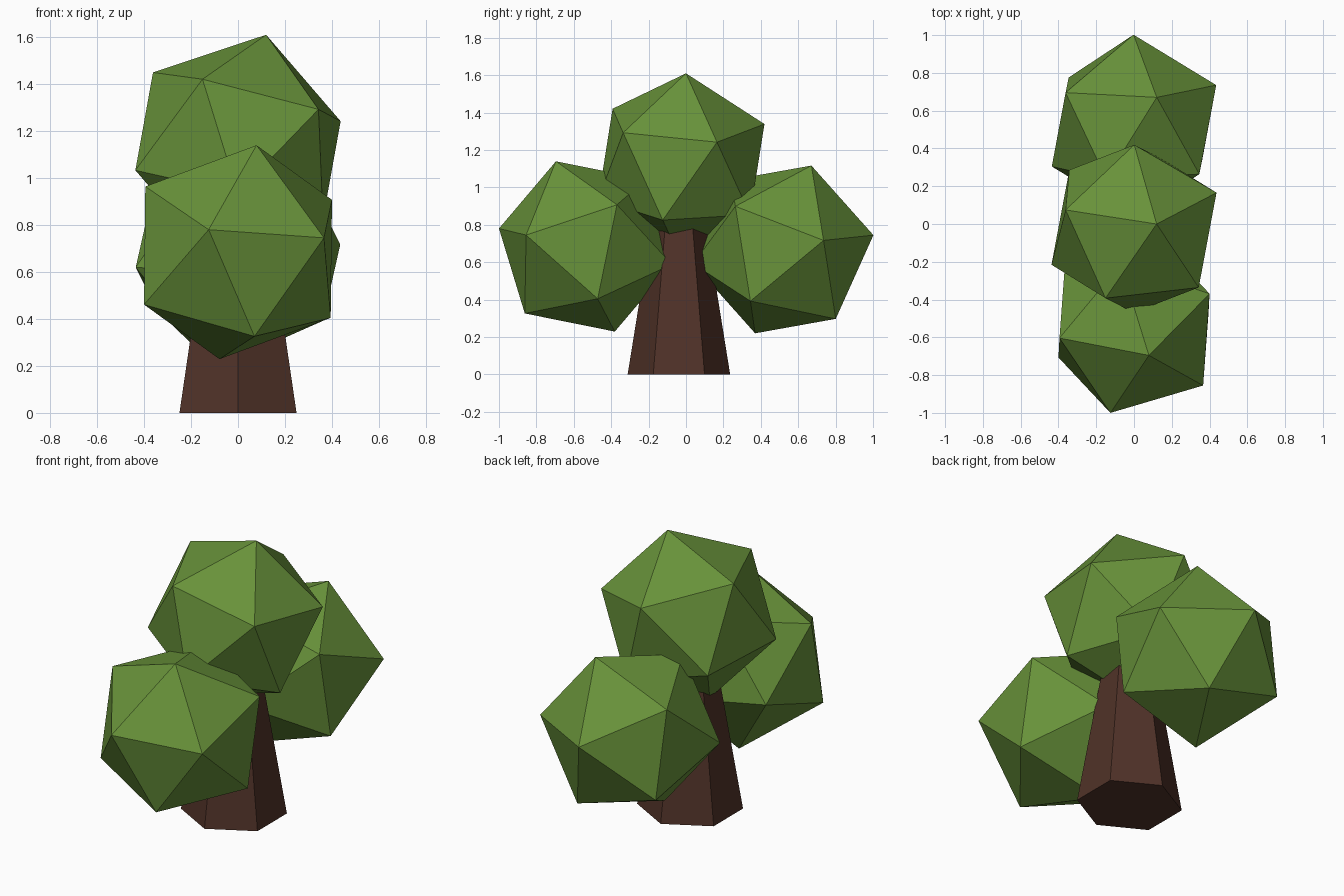
import bpy, bmesh, math
from mathutils import Vector, Matrix

if "Cube" in bpy.data.objects:
    bpy.data.objects.remove(bpy.data.objects["Cube"])


def material(name, rgb):
    m = bpy.data.materials.new(name)
    m.diffuse_color = (*rgb, 1)
    m.use_nodes = True
    m.node_tree.nodes["Principled BSDF"].inputs["Base Color"].default_value = m.diffuse_color
    return m


leaf = material("leaf green", (0.138, 0.287, 0.042))
bark = material("bark brown", (0.08, 0.032, 0.021))


def finish(name, bm, mat):
    me = bpy.data.meshes.new(name)
    bm.to_mesh(me)
    bm.free()
    me.materials.append(mat)
    ob = bpy.data.objects.new(name, me)
    bpy.context.collection.objects.link(ob)
    return ob


def frame(a, b):
    # orthonormal frame from two directions
    z = Vector(a).normalized()
    y = z.cross(Vector(b)).normalized()
    return Matrix((y.cross(z), y, z)).transposed()


def crown(name, centre, corner, neighbour, r=0.488):
    # icosahedron turned so two adjacent corners point the given ways
    c = Vector(centre)
    bm = bmesh.new()
    bmesh.ops.create_icosphere(bm, subdivisions=1, radius=r)
    bm.verts.ensure_lookup_table()
    v = bm.verts[0]
    w = v.link_edges[0].other_vert(v)
    turn = frame(Vector(corner) - c, Vector(neighbour) - c) @ frame(v.co, w.co).transposed()
    bm.transform(Matrix.Translation(c) @ turn.to_4x4())
    return finish(name, bm, leaf)


# leaf crowns
crown("top_crown", (0, -0.025, 1.137), (0.12, 0, 1.61), (0.435, 0.165, 1.24))
crown("back_crown", (0, 0.52, 0.668), (0.12, 0.67, 1.115), (0.435, 0.735, 0.715))
crown("front_crown", (0, -0.538, 0.684), (-0.125, -1.0, 0.78), (0.365, -0.855, 0.745))

# tapered six-sided trunk, its top hidden in the crown
bm = bmesh.new()
h = 0.95
bmesh.ops.create_cone(bm, cap_ends=True, segments=6, radius1=0.274,
                      radius2=0.274 - 0.161 * h, depth=h)
ang = math.atan2(bm.verts[:][0].co.y, bm.verts[:][0].co.x)
bm.transform(Matrix.Translation((0, -0.038, h / 2)) @ Matrix.Diagonal((1.05, 1, 1, 1))
             @ Matrix.Rotation(math.pi / 2 - ang, 4, 'Z'))
finish("trunk", bm, bark)
